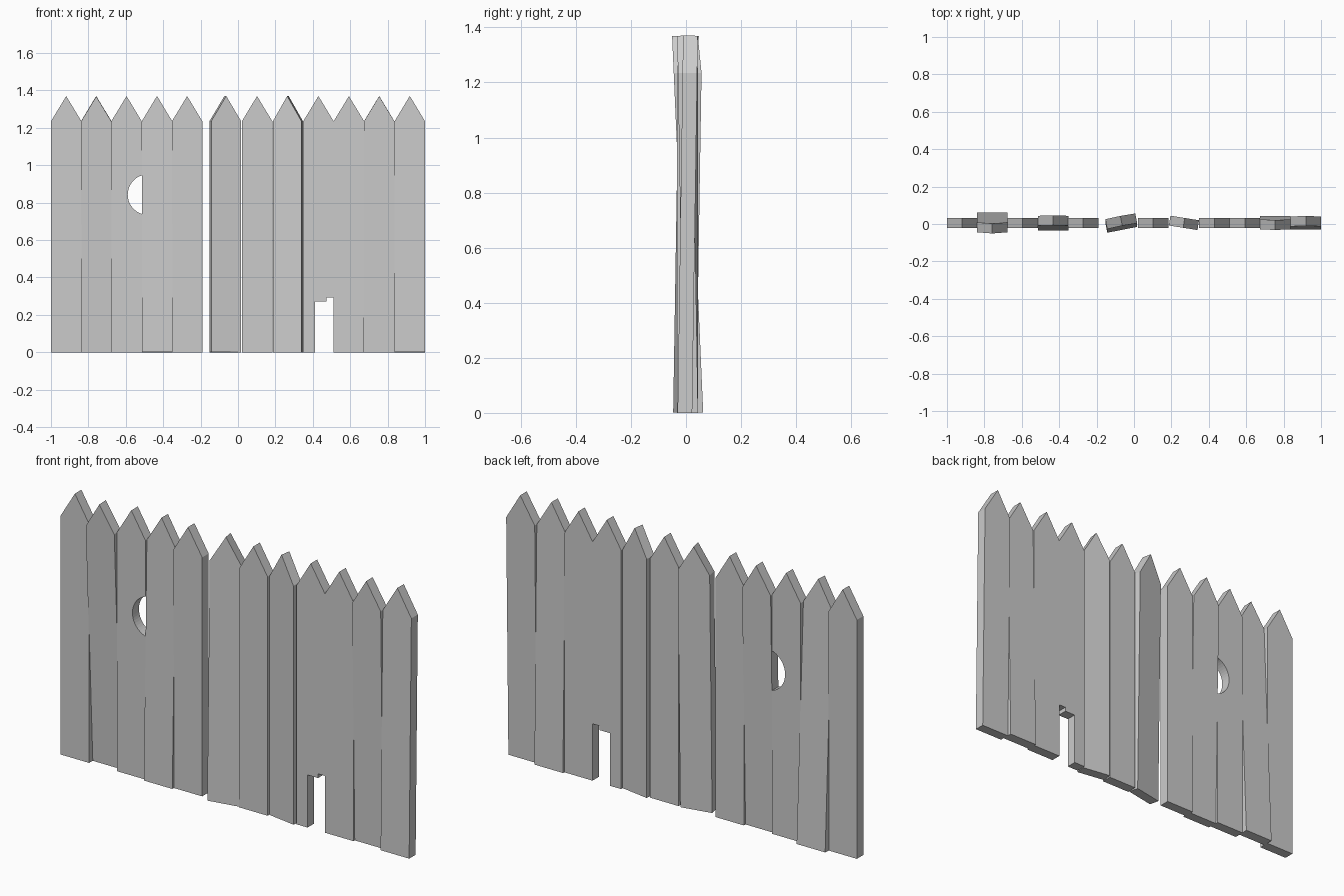
import bpy, bmesh, math
from mathutils import Matrix

if "Cube" in bpy.data.objects:
    bpy.data.objects.remove(bpy.data.objects["Cube"])

W, H, SHOULDER, T = 0.163, 1.37, 1.235, 0.053
MID_Z = H / 2


def plank(name, cx, right_side=None, bottom_right=(W / 2, 0), lean=0, turn=0, width=W):
    """Extruded picket outline; lean = top shift in y, turn = degrees about z."""
    h = width / 2
    outline = [(-h, 0)]
    outline += right_side if right_side else [(h, 0)]
    outline += [(h, SHOULDER), (0, H), (-h, SHOULDER)]
    bm = bmesh.new()
    face = bm.faces.new([bm.verts.new((x, -T / 2, z - MID_Z)) for x, z in outline])
    ext = bmesh.ops.extrude_face_region(bm, geom=[face])
    moved = [v for v in ext["geom"] if isinstance(v, bmesh.types.BMVert)]
    bmesh.ops.translate(bm, verts=moved, vec=(0, T, 0))
    bmesh.ops.recalc_face_normals(bm, faces=bm.faces)
    mesh = bpy.data.meshes.new(name)
    bm.to_mesh(mesh)
    bm.free()
    ob = bpy.data.objects.new(name, mesh)
    bpy.context.collection.objects.link(ob)
    ob.matrix_world = (Matrix.Translation((cx, 0.006, MID_Z))
                       @ Matrix.Rotation(-math.atan(lean / H), 4, 'X')
                       @ Matrix.Rotation(math.radians(turn), 4, 'Z'))
    return ob


# Half-round knot hole bitten out of the right edge of one plank
R, CX, CZ = 0.108, W / 2 + 0.033, 0.843
a0 = math.acos(-(0.033 / R))
N = 20
hole = [(W / 2, 0)]
for i in range(N + 1):
    a = -a0 - (2 * math.pi - 2 * a0) * i / N
    hole.append((CX + R * math.cos(a), CZ + R * math.sin(a)))

# Stepped broken corner at the foot of another plank
notch = [(-0.018, 0), (-0.018, 0.272), (0.042, 0.272), (0.042, 0.294), (W / 2, 0.294)]

# Planks from left to right: centre x and individual deviations
planks = [
    (-0.9185, {}),
    (-0.758, dict(lean=-0.06)),
    (-0.596, dict(right_side=hole)),
    (-0.433, dict(lean=0.028)),
    (-0.272, {}),
    (-0.068, dict(lean=0.022, turn=11)),
    (0.102, {}),
    (0.267, dict(turn=-9, width=0.155)),
    (0.430, dict(right_side=notch)),
    (0.593, {}),
    (0.755, dict(lean=-0.022)),
    (0.9185, dict(lean=0.02)),
]
for i, (x, opts) in enumerate(planks):
    plank(f"fence_plank_{i + 1}", x, **opts)
